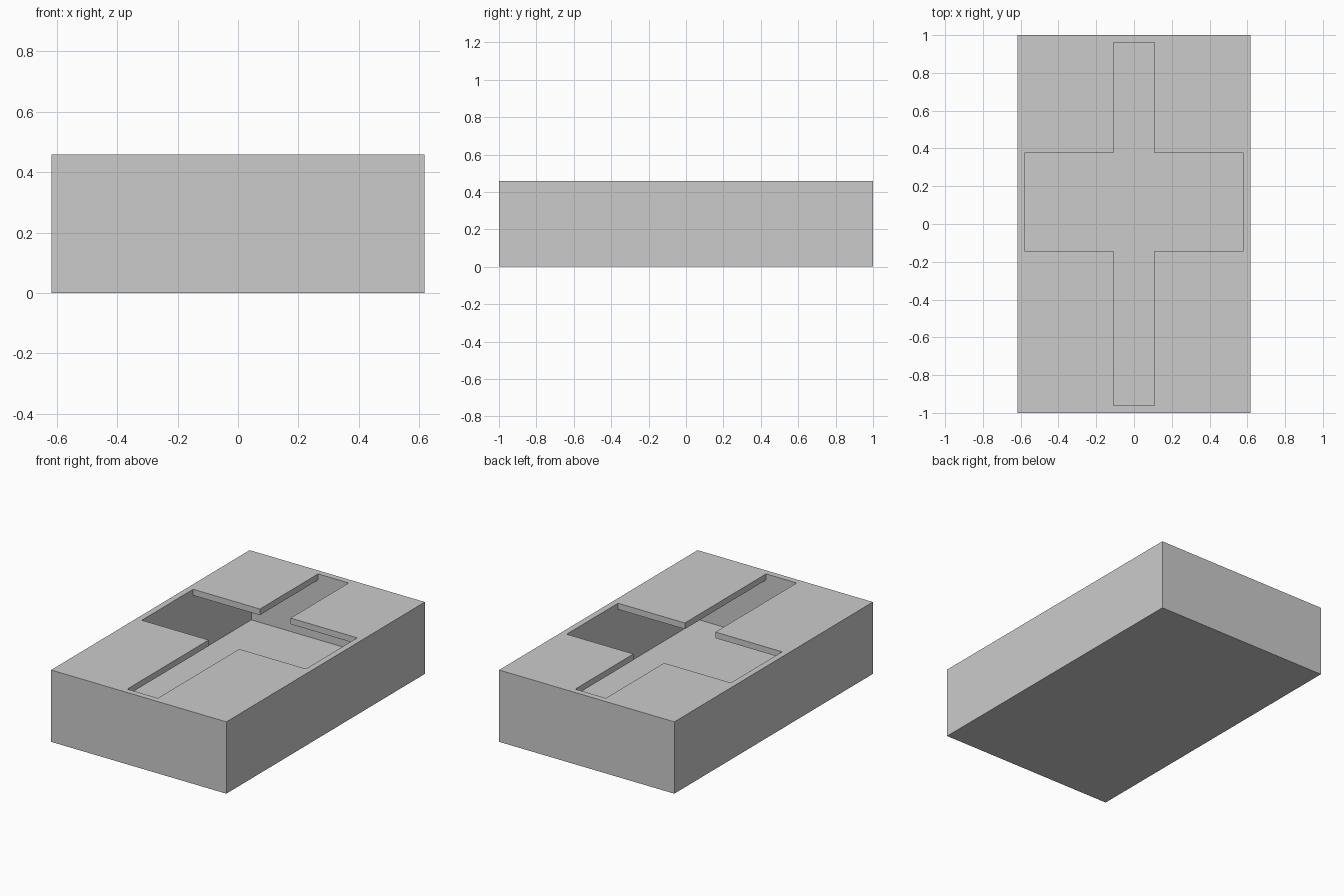
import bpy

if "Cube" in bpy.data.objects:
    bpy.data.objects.remove(bpy.data.objects["Cube"], do_unlink=True)

HALF_X, HALF_Y, HEIGHT = 0.618, 1.0, 0.458
WALL = 0.039
SLOT_X = 0.108
BAR_Y = (-0.142, 0.375)
IN_X, IN_Y = HALF_X - WALL, HALF_Y - WALL
LID_Z = HEIGHT - WALL

grey = bpy.data.materials.new("plain grey")
grey.use_nodes = True
grey.diffuse_color = (0.6, 0.6, 0.6, 1)
grey.node_tree.nodes["Principled BSDF"].inputs["Base Color"].default_value = (0.6, 0.6, 0.6, 1)


def box(name, xs, ys, zs):
    """Axis-aligned box given by its limits."""
    spans = (xs, ys, zs)
    bpy.ops.mesh.primitive_cube_add(size=1, location=[sum(s) / 2 for s in spans])
    ob = bpy.context.object
    ob.name = name
    ob.scale = [s[1] - s[0] for s in spans]
    bpy.ops.object.transform_apply(location=True, rotation=False, scale=True)
    ob.data.materials.append(grey)
    return ob


# Outer block
case = box("hollow_case", (-HALF_X, HALF_X), (-HALF_Y, HALF_Y), (0, HEIGHT))

# Inner cavity, then the long slot and the crossbar opening through the lid
cutters = [
    box("cavity_cutter", (-IN_X, IN_X), (-IN_Y, IN_Y), (WALL, LID_Z)),
    box("slot_cutter", (-SLOT_X, SLOT_X), (-IN_Y, IN_Y), (LID_Z - 0.1, HEIGHT + 0.1)),
    box("crossbar_cutter", (-IN_X, IN_X), BAR_Y, (LID_Z - 0.1, HEIGHT + 0.1)),
]
bpy.context.view_layer.objects.active = case
for cutter in cutters:
    cutter.hide_render = True
    mod = case.modifiers.new(cutter.name, "BOOLEAN")
    mod.operation = "DIFFERENCE"
    mod.solver = "EXACT"
    mod.object = cutter
    bpy.ops.object.modifier_apply(modifier=mod.name)
for cutter in cutters:
    bpy.data.objects.remove(cutter, do_unlink=True)
